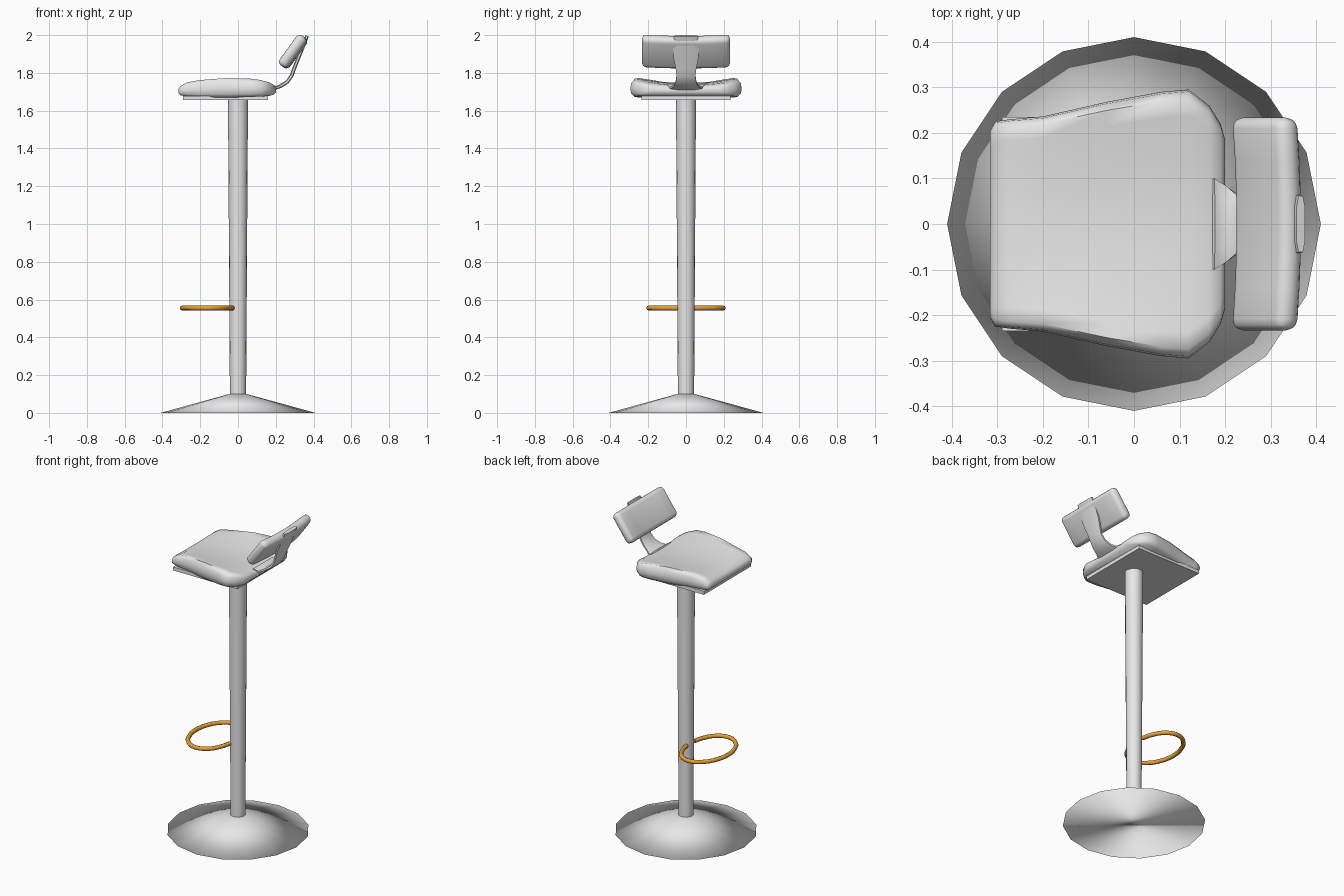
import bpy, bmesh, math
from mathutils import Matrix, Vector

if "Cube" in bpy.data.objects:
    bpy.data.objects.remove(bpy.data.objects["Cube"])


def make_material(name, color):
    m = bpy.data.materials.new(name)
    m.use_nodes = True
    m.diffuse_color = color
    m.node_tree.nodes["Principled BSDF"].inputs["Base Color"].default_value = color
    return m


grey = make_material("light_grey", (0.8, 0.8, 0.8, 1))
orange = make_material("orange_metal", (0.8, 0.35, 0.04, 1))


def finish(name, bm, mat, sharp_angle=None):
    """Turn a bmesh into a smooth-shaded object."""
    bmesh.ops.recalc_face_normals(bm, faces=bm.faces)
    mesh = bpy.data.meshes.new(name)
    bm.to_mesh(mesh)
    bm.free()
    mesh.materials.append(mat)
    obj = bpy.data.objects.new(name, mesh)
    bpy.context.collection.objects.link(obj)
    bpy.ops.object.select_all(action="DESELECT")
    obj.select_set(True)
    bpy.context.view_layer.objects.active = obj
    if sharp_angle is None:
        bpy.ops.object.shade_smooth()
    else:
        bpy.ops.object.shade_smooth_by_angle(angle=math.radians(sharp_angle))
    return obj


def loft(bm, rings):
    """Skin closed rings of points and cap both ends."""
    loops = [[bm.verts.new(p) for p in ring] for ring in rings]
    n = len(loops[0])
    for a, b in zip(loops, loops[1:]):
        for i in range(n):
            j = (i + 1) % n
            bm.faces.new((a[i], a[j], b[j], b[i]))
    bm.faces.new(loops[0])
    bm.faces.new(loops[-1])


def round_stack(name, profile, sides=16, sharp_angle=None):
    bm = bmesh.new()
    angles = [2 * math.pi * i / sides for i in range(sides)]
    loft(bm, [[(r * math.cos(a), r * math.sin(a), z) for a in angles] for r, z in profile])
    return finish(name, bm, grey, sharp_angle)


# Foot: shallow cone, and the slightly flared column
round_stack("base", [(0.41, 0), (0.046, 0.1)])
round_stack("column", [(0.043, 0.09), (0.053, 1.665)], sharp_angle=40)

# Mounting plate under the cushion
bm = bmesh.new()
bmesh.ops.create_cube(bm, size=1, matrix=Matrix.Translation((-0.065, 0, 1.667))
                      @ Matrix.Diagonal((0.45, 0.47, 0.022, 1)))
finish("seat_plate", bm, grey, 30)

# Cushion: stations along x hold half width, bottom, top centre and top edge heights
stations = [
    (-0.316, 0.205, 1.692, 1.712, 1.714),
    (-0.305, 0.225, 1.682, 1.727, 1.73),
    (-0.27, 0.23, 1.674, 1.737, 1.75),
    (-0.2, 0.236, 1.67, 1.742, 1.762),
    (-0.06, 0.268, 1.67, 1.745, 1.773),
    (0.06, 0.29, 1.672, 1.742, 1.77),
    (0.12, 0.295, 1.675, 1.738, 1.762),
    (0.165, 0.26, 1.678, 1.734, 1.75),
    (0.19, 0.22, 1.685, 1.726, 1.736),
    (0.2, 0.185, 1.697, 1.714, 1.718),
]


def cushion_ring(x, w, low, mid, edge):
    h = edge - low
    half = [(0.45, mid + 0.25 * (edge - mid)), (0.8, mid + 0.8 * (edge - mid)),
            (0.93, edge), (0.985, edge - 0.2 * h), (1, low + 0.45 * h),
            (0.985, low + 0.18 * h), (0.93, low)]
    ring = [(x, 0, mid)] + [(x, w * s, z) for s, z in half]
    return ring + [(x, -w * s, z) for s, z in reversed(half)]


bm = bmesh.new()
loft(bm, [cushion_ring(*s) for s in stations])
finish("seat_cushion", bm, grey, 60)

# Backrest stem: a flat strip swept along x and z, with half width at each step
steps = [(0.175, 1.738, 0.1), (0.2, 1.72, 0.085), (0.225, 1.73, 0.066),
         (0.26, 1.752, 0.055), (0.284, 1.785, 0.05), (0.298, 1.825, 0.055),
         (0.318, 1.875, 0.065), (0.34, 1.93, 0.068), (0.366, 1.996, 0.062)]
rings = []
for i, (x, z, w) in enumerate(steps):
    x0, z0, _ = steps[max(i - 1, 0)]
    x1, z1, _ = steps[min(i + 1, len(steps) - 1)]
    side = Vector((z1 - z0, 0, x0 - x1)).normalized()
    t = 0.01 if i > 0 else 0.004
    centre = Vector((x, 0, z))
    outline = [(t, 0.6), (t * 0.5, 1), (-t * 0.5, 1), (-t, 0.6),
               (-t, -0.6), (-t * 0.5, -1), (t * 0.5, -1), (t, -0.6)]
    rings.append([centre + side * d + Vector((0, w * s, 0)) for d, s in outline])
bm = bmesh.new()
loft(bm, rings)
finish("backrest_stem", bm, grey, 60)

# Backrest pad: rounded, leaning back and gently curved across its width
bm = bmesh.new()
bmesh.ops.create_cube(bm, size=1, matrix=Matrix.Diagonal((0.058, 0.468, 0.195, 1)))
bmesh.ops.bevel(bm, geom=bm.edges[:], offset=0.025, segments=3, profile=0.5, affect="EDGES")
long_edges = [e for e in bm.edges if abs(e.verts[0].co.y - e.verts[1].co.y) > 0.3]
bmesh.ops.subdivide_edges(bm, edges=long_edges, cuts=5, use_grid_fill=True)
for v in bm.verts:
    v.co.x += 0.006 - 0.012 * (v.co.y / 0.234) ** 2
bm.transform(Matrix.Translation((0.291, 0, 1.913)) @ Matrix.Rotation(math.radians(36), 4, "Y"))
finish("backrest_pad", bm, grey, 60)

# Footrest: bent rod looping out from the column
half_path = [(-0.03, 0.04), (-0.045, 0.1), (-0.095, 0.175), (-0.165, 0.197),
             (-0.235, 0.16), (-0.28, 0.085)]
path = half_path + [(-0.295, 0)] + [(x, -y) for x, y in reversed(half_path)]
curve = bpy.data.curves.new("footrest", "CURVE")
curve.dimensions = "3D"
curve.bevel_depth = 0.013
curve.bevel_resolution = 2
curve.resolution_u = 4
curve.use_fill_caps = True
spline = curve.splines.new("BEZIER")
spline.bezier_points.add(len(path) - 1)
for point, (x, y) in zip(spline.bezier_points, path):
    point.co = (x, y, 0.555)
    point.handle_left_type = point.handle_right_type = "AUTO"
curve.materials.append(orange)
footrest = bpy.data.objects.new("footrest", curve)
bpy.context.collection.objects.link(footrest)
